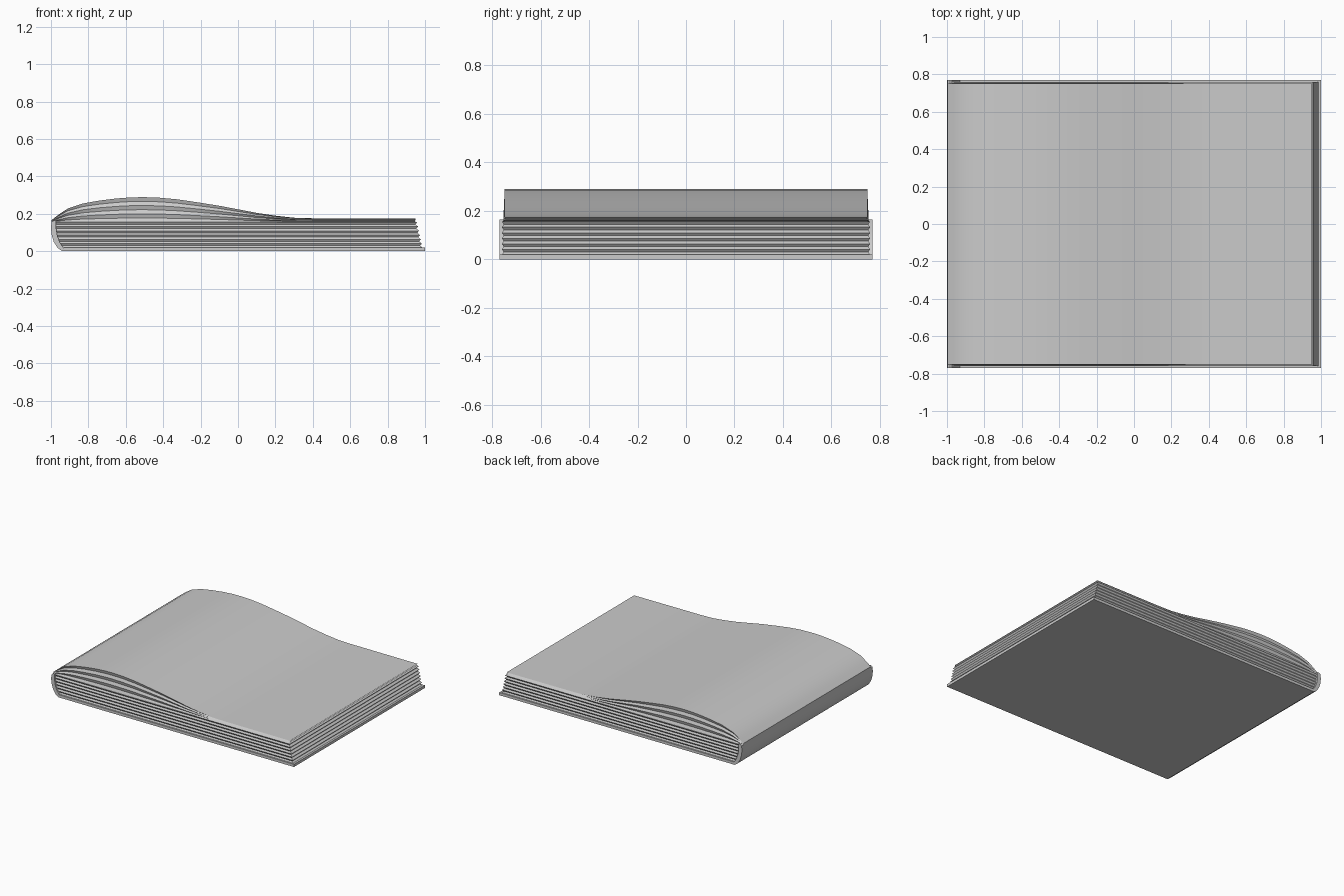
import bpy

if "Cube" in bpy.data.objects:
    bpy.data.objects.remove(bpy.data.objects["Cube"])


def make_object(name, verts, faces):
    me = bpy.data.meshes.new(name)
    me.from_pydata(verts, [], faces)
    me.update()
    ob = bpy.data.objects.new(name, me)
    bpy.context.collection.objects.link(ob)
    bpy.ops.object.select_all(action='DESELECT')
    bpy.context.view_layer.objects.active = ob
    ob.select_set(True)
    bpy.ops.object.shade_smooth_by_angle(angle=0.5)
    return ob


def extrude_profile(name, pts, hy):
    # extrude a closed x-z outline along y
    n = len(pts)
    verts = [(x, y, z) for y in (-hy, hy) for x, z in pts]
    faces = [tuple(range(n)), tuple(reversed(range(n, 2 * n)))]
    faces += [(i, i + n, (i + 1) % n + n, (i + 1) % n) for i in range(n)]
    return make_object(name, verts, faces)


def page_stack(name, curves, half_widths):
    # loft closed rings through x-z curves; alternating widths give page grooves
    n = len(curves[0])
    verts, faces = [], []
    for c, hy in zip(curves, half_widths):
        verts += [(x, -hy, z) for x, z in c]
        verts += [(x, hy, z) for x, z in reversed(c)]
    m = 2 * n
    for k in range(len(curves) - 1):
        a, b = k * m, (k + 1) * m
        faces += [(a + i, a + (i + 1) % m, b + (i + 1) % m, b + i) for i in range(m)]
    top = (len(curves) - 1) * m
    for i in range(n - 1):
        faces.append((i, m - 1 - i, m - 2 - i, i + 1))
        faces.append((top + i, top + i + 1, top + m - 2 - i, top + m - 1 - i))
    return make_object(name, verts, faces)


def interp(pts, v):
    for (a, p), (b, q) in zip(pts, pts[1:]):
        if v <= b:
            return p + (q - p) * (v - a) / (b - a)
    return pts[-1][1]


# back cover board
extrude_profile("back_cover", [(-0.94, 0), (1, 0), (1, 0.02), (-0.93, 0.02)], 0.77)

# curved spine
extrude_profile("spine", [
    (-0.94, 0.0), (-0.965, 0.018), (-0.985, 0.05), (-0.997, 0.09), (-1.0, 0.125),
    (-0.997, 0.155), (-0.985, 0.165), (-0.972, 0.165), (-0.972, 0.12),
    (-0.965, 0.08), (-0.952, 0.045), (-0.93, 0.015)], 0.77)

# flat page block with grooved edges
left = [(0.015, -0.935), (0.045, -0.955), (0.08, -0.968), (0.12, -0.976), (0.16, -0.985)]
curves, widths = [], []
layers = 6
for k in range(2 * layers + 1):
    t = k / (2 * layers)
    groove = k % 2
    z = 0.018 + 0.137 * t
    xl = interp(left, z)
    xr = 0.988 - 0.03 * t - 0.012 * groove
    curves.append([(xl + (xr - xl) * i / 8, z) for i in range(9)])
    widths.append(0.76 - 0.008 * groove)
page_stack("page_block", curves, widths)

# lifted pages bulging near the spine
arch = [(-0.997, 0.166), (-0.96, 0.195), (-0.91, 0.228), (-0.83, 0.255), (-0.74, 0.271),
        (-0.65, 0.282), (-0.57, 0.288), (-0.5, 0.289), (-0.42, 0.286), (-0.33, 0.278),
        (-0.22, 0.262), (-0.1, 0.243), (0.0, 0.224), (0.1, 0.205), (0.2, 0.19),
        (0.3, 0.179), (0.4, 0.176), (0.95, 0.175)]
curves, widths = [], []
for k in range(7):
    t = k / 6
    groove = k % 2
    c = [(x, 0.155 + (z - 0.155) * t) for x, z in arch]
    c[-1] = (0.952 - 0.008 * groove, c[-1][1])
    curves.append(c)
    widths.append(0.756 - 0.006 * t - 0.008 * groove)
page_stack("lifted_pages", curves, widths)
